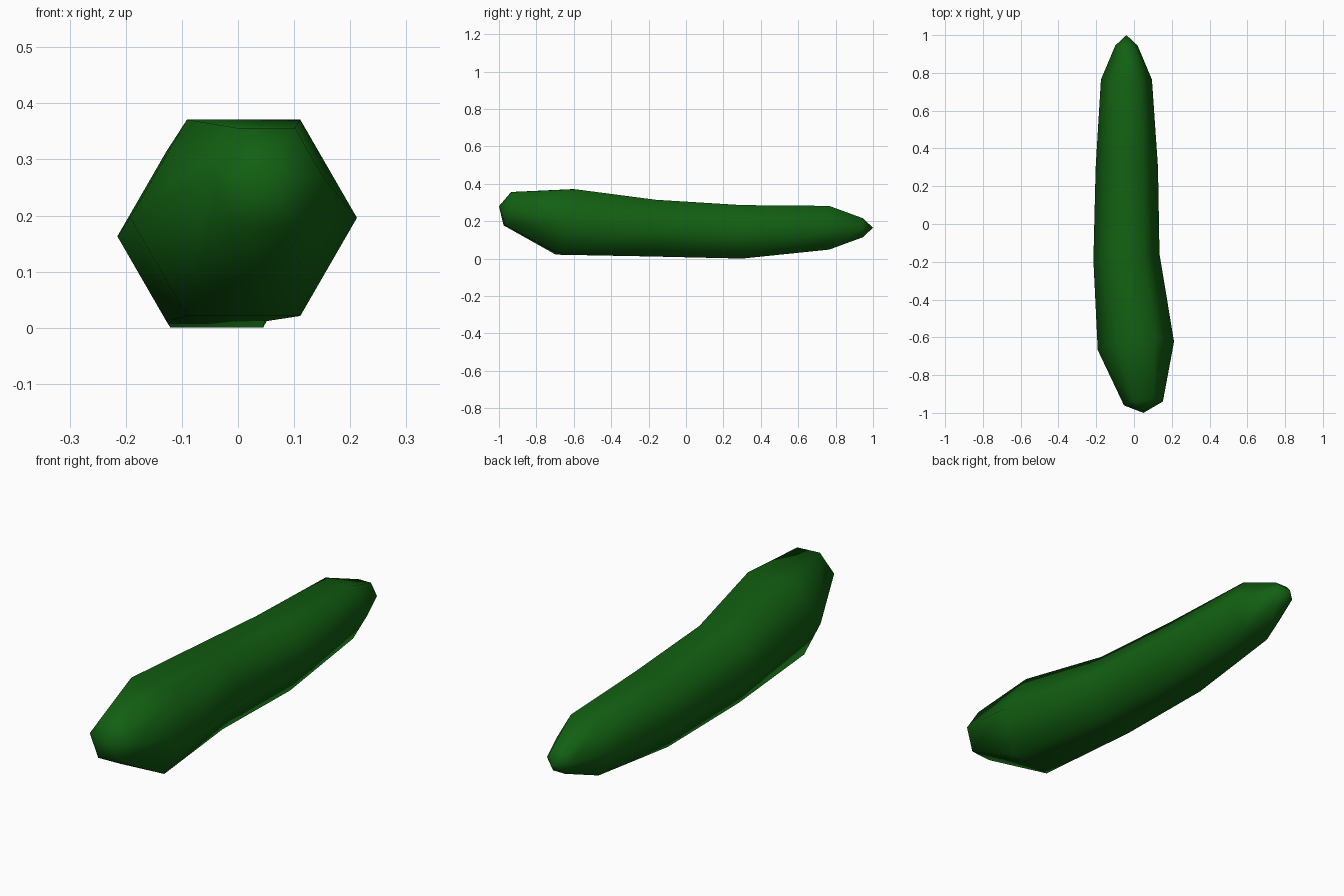
import bpy, bmesh, math
from mathutils import Vector

cube = bpy.data.objects.get("Cube")
if cube:
    bpy.data.objects.remove(cube, do_unlink=True)

# Dark green skin
skin = bpy.data.materials.new("dark_green_skin")
skin.use_nodes = True
green = (0.006, 0.115, 0.006, 1)
skin.diffuse_color = green
bsdf = skin.node_tree.nodes["Principled BSDF"]
bsdf.inputs["Base Color"].default_value = green
bsdf.inputs["Roughness"].default_value = 0.6

# Six-sided cross-sections: centre, radius, lean along x, lean along z
SIDES = 6
SECTIONS = [
    ((0.05, -0.95, 0.267), 0.103, 0.10, 0.23),
    ((0.01, -0.645, 0.196), 0.202, 0.11, 0.23),
    ((-0.04, -0.175, 0.163), 0.175, 0.09, 0.04),
    ((-0.038, 0.30, 0.143), 0.165, 0, 0),
    ((-0.04, 0.765, 0.165), 0.135, 0, 0),
    ((-0.04, 0.945, 0.165), 0.059, 0, 0),
]
FRONT_TIP = (0.05, -1, 0.28)
BACK_TIP = (-0.04, 1, 0.165)

bm = bmesh.new()


def ring(centre, radius, lean_x, lean_z):
    verts = []
    for i in range(SIDES):
        a = math.tau * i / SIDES
        dx, dz = radius * math.cos(a), radius * math.sin(a)
        offset = Vector((dx, lean_x * dx + lean_z * dz, dz))
        verts.append(bm.verts.new(Vector(centre) + offset))
    return verts


# Body skinned between sections, closed by pointed ends
rings = [ring(*s) for s in SECTIONS]
front, back = bm.verts.new(FRONT_TIP), bm.verts.new(BACK_TIP)
for i in range(SIDES):
    j = (i + 1) % SIDES
    for a, b in zip(rings, rings[1:]):
        bm.faces.new((a[i], a[j], b[j], b[i]))
    bm.faces.new((front, rings[0][j], rings[0][i]))
    bm.faces.new((back, rings[-1][i], rings[-1][j]))
bmesh.ops.recalc_face_normals(bm, faces=bm.faces)
for f in bm.faces:
    f.smooth = True

mesh = bpy.data.meshes.new("vegetable_body")
bm.to_mesh(mesh)
bm.free()
mesh.materials.append(skin)
body = bpy.data.objects.new("vegetable_body", mesh)
bpy.context.collection.objects.link(body)
